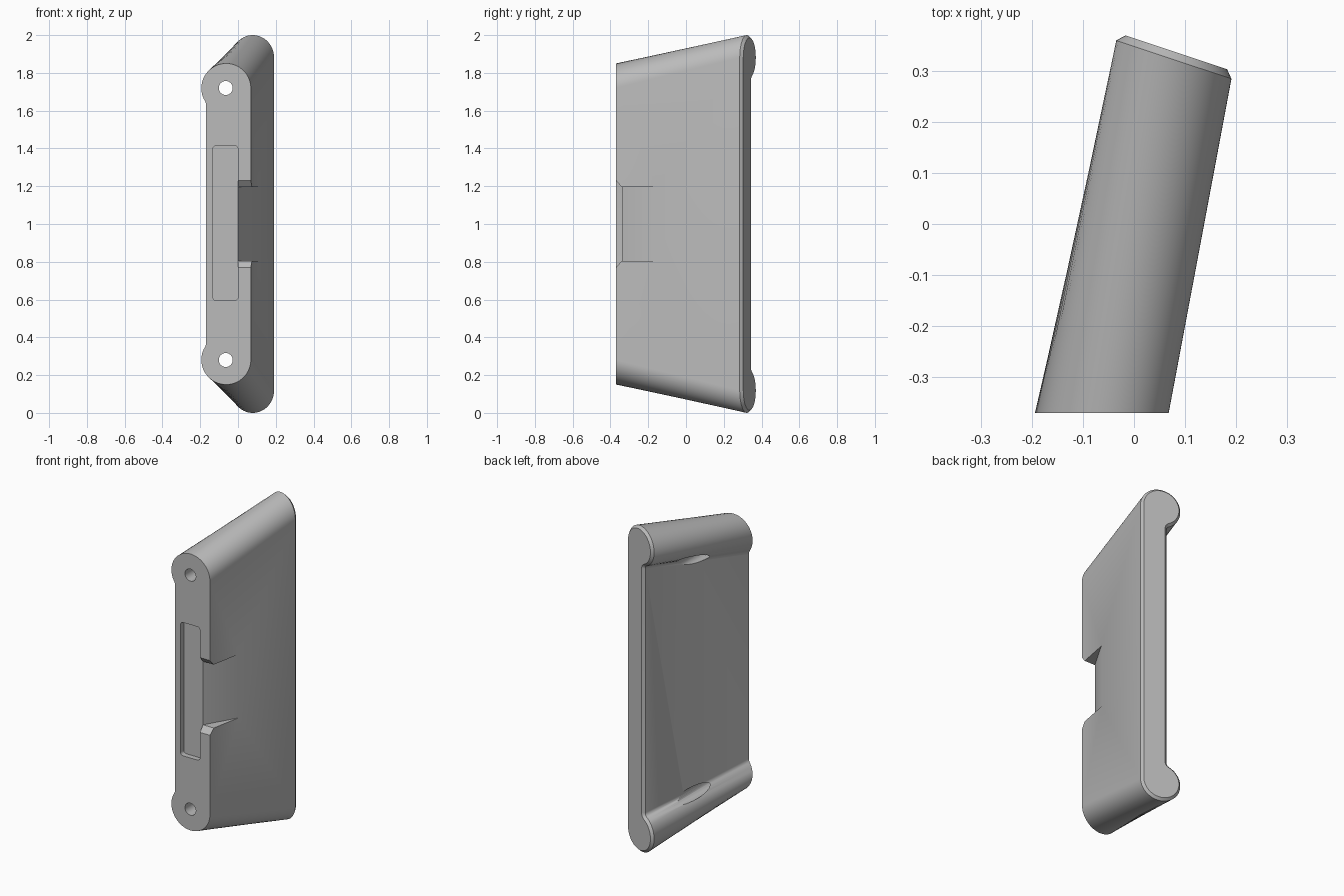
import bpy, bmesh, math

if "Cube" in bpy.data.objects:
    bpy.data.objects.remove(bpy.data.objects["Cube"], do_unlink=True)

grey = bpy.data.materials.new("plain_grey")
grey.use_nodes = True
colour = (0.5, 0.5, 0.5, 1)
grey.diffuse_color = colour
grey.node_tree.nodes["Principled BSDF"].inputs["Base Color"].default_value = colour


def make_object(name, rings):
    """Loft equal rings of points into a closed solid."""
    bm = bmesh.new()
    loops = [[bm.verts.new(p) for p in ring] for ring in rings]
    n = len(loops[0])
    for a, b in zip(loops, loops[1:]):
        for i in range(n):
            j = (i + 1) % n
            bm.faces.new((a[i], a[j], b[j], b[i]))
    bm.faces.new(loops[0])
    bm.faces.new(loops[-1])
    bmesh.ops.recalc_face_normals(bm, faces=bm.faces)
    mesh = bpy.data.meshes.new(name)
    bm.to_mesh(mesh)
    bm.free()
    mesh.materials.append(grey)
    obj = bpy.data.objects.new(name, mesh)
    bpy.context.collection.objects.link(obj)
    return obj


def profile(radius, neck, fillet, height):
    """Bar with a round lobe at each end; height is from the middle to a lobe centre."""
    drop = math.sqrt((radius + fillet) ** 2 - (neck + fillet) ** 2)
    turn = math.atan2(drop, neck + fillet)
    half = []
    for i in range(9):
        a = turn * i / 8
        half.append((-neck - fillet + fillet * math.cos(a),
                     height - drop + fillet * math.sin(a)))
    start = math.pi + turn
    for i in range(1, 41):
        a = start * (1 - i / 40)
        half.append((radius * math.cos(a), height + radius * math.sin(a)))
    return half + [(u, -z) for u, z in reversed(half)]


# Body: front outline lofted to a tilted rear outline with a chamfered cap
tilt = math.atan(0.333)
cos_t, sin_t = math.cos(tilt), math.sin(tilt)


def rear_ring(inset, push):
    return [(0.078 + u * cos_t + push * sin_t, 0.322 - u * sin_t + push * cos_t, 1 + z)
            for u, z in profile(0.119 - inset, 0.036 - inset, 0.025 + inset, 0.881)]


front = [(-0.063 + u, -0.37, 1 + z) for u, z in profile(0.131, 0.106, 0.045, 0.719)]
body = make_object("handle_plate", [front, rear_ring(0, 0), rear_ring(0.014, 0.015)])


def cut(name, rings):
    cutter = make_object(name, rings)
    cutter.hide_render = True
    mod = body.modifiers.new(name, "BOOLEAN")
    mod.operation = "DIFFERENCE"
    mod.solver = "EXACT"
    mod.object = cutter
    bpy.context.view_layer.objects.active = body
    bpy.ops.object.modifier_apply(modifier=name)
    bpy.data.objects.remove(cutter, do_unlink=True)


# Screw holes, straight through and breaking out of the recessed side
for side in (-1, 1):
    circle = [(-0.065 + 0.037 * math.cos(math.tau * i / 32),
               1 + side * 0.72 + 0.037 * math.sin(math.tau * i / 32)) for i in range(32)]
    cut("screw_hole", [[(x, y, z) for x, z in circle] for y in (-0.5, 0.6)])

# Shallow rounded pocket in the front face
corner = 0.018
pocket = []
for k, (sx, sz) in enumerate([(1, 1), (-1, 1), (-1, -1), (1, -1)]):
    for i in range(6):
        a = math.pi / 2 * (k + i / 5)
        pocket.append((-0.0665 + sx * (0.0665 - corner) + corner * math.cos(a),
                       1.005 + sz * (0.41 - corner) + corner * math.sin(a)))
cut("front_pocket", [[(x, y, z) for x, z in pocket] for y in (-0.45, -0.337)])

# Ramped side notch, then its flared mouth
ramp = [(-0.003, -0.5), (-0.003, -0.345), (0.22, 0.037), (0.4, 0.037), (0.4, -0.5)]
cut("side_notch", [[(x, y, z) for x, y in ramp] for z in (0.805, 1.195)])
mouth = [(-0.34, -0.195), (-0.34, 0.195), (-0.4, 0.265), (-0.4, -0.265)]
cut("notch_mouth", [[(x, y, 1 + z) for y, z in mouth] for x in (-0.003, 0.3)])

# Smooth rounded sides with crisp edges
bpy.ops.object.select_all(action="DESELECT")
body.select_set(True)
bpy.context.view_layer.objects.active = body
bpy.ops.object.shade_smooth_by_angle(angle=math.radians(30))
